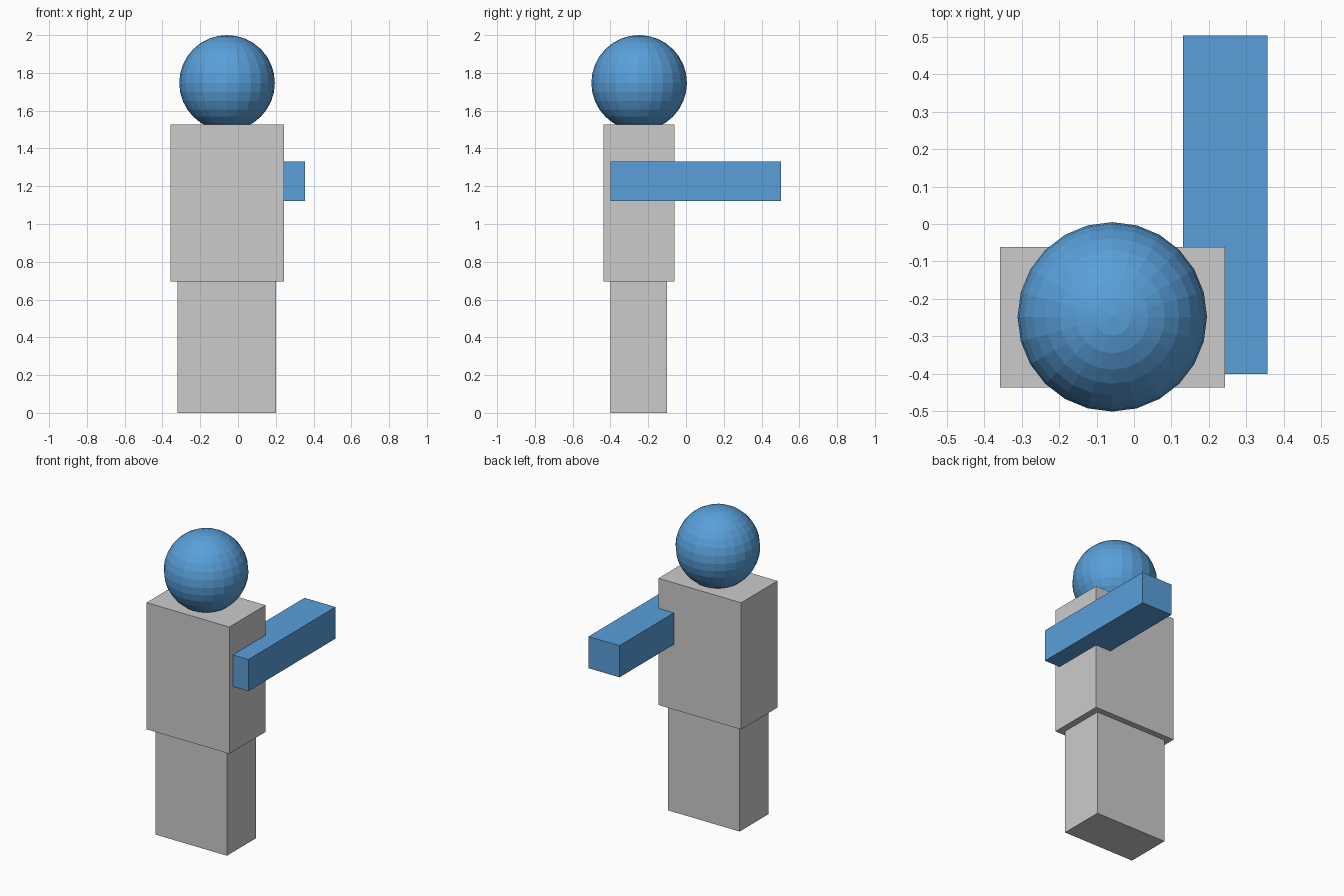
import bpy

if "Cube" in bpy.data.objects:
    bpy.data.objects.remove(bpy.data.objects["Cube"])

blue = bpy.data.materials.new("blue")
blue.diffuse_color = (0.1, 0.35, 0.7, 1)
blue.use_nodes = True
blue.node_tree.nodes["Principled BSDF"].inputs["Base Color"].default_value = blue.diffuse_color


def box(name, lo, hi, material=None):
    """Axis-aligned box between two corners."""
    bpy.ops.mesh.primitive_cube_add(size=1, location=[(a + b) / 2 for a, b in zip(lo, hi)])
    ob = bpy.context.object
    ob.name = name
    ob.scale = [b - a for a, b in zip(lo, hi)]
    bpy.ops.object.transform_apply(location=False, rotation=False, scale=True)
    if material:
        ob.data.materials.append(material)
    return ob


# Body blocks
box("legs", (-0.32, -0.40, 0.0), (0.20, -0.10, 0.695))
box("torso", (-0.358, -0.437, 0.695), (0.243, -0.061, 1.527))

# Single arm, set into the side of the torso
box("arm", (0.131, -0.40, 1.122), (0.356, 0.503, 1.33), blue)

# Faceted head
bpy.ops.mesh.primitive_uv_sphere_add(segments=24, ring_count=16, radius=0.253,
                                     location=(-0.058, -0.248, 1.747))
head = bpy.context.object
head.name = "head"
head.data.materials.append(blue)
